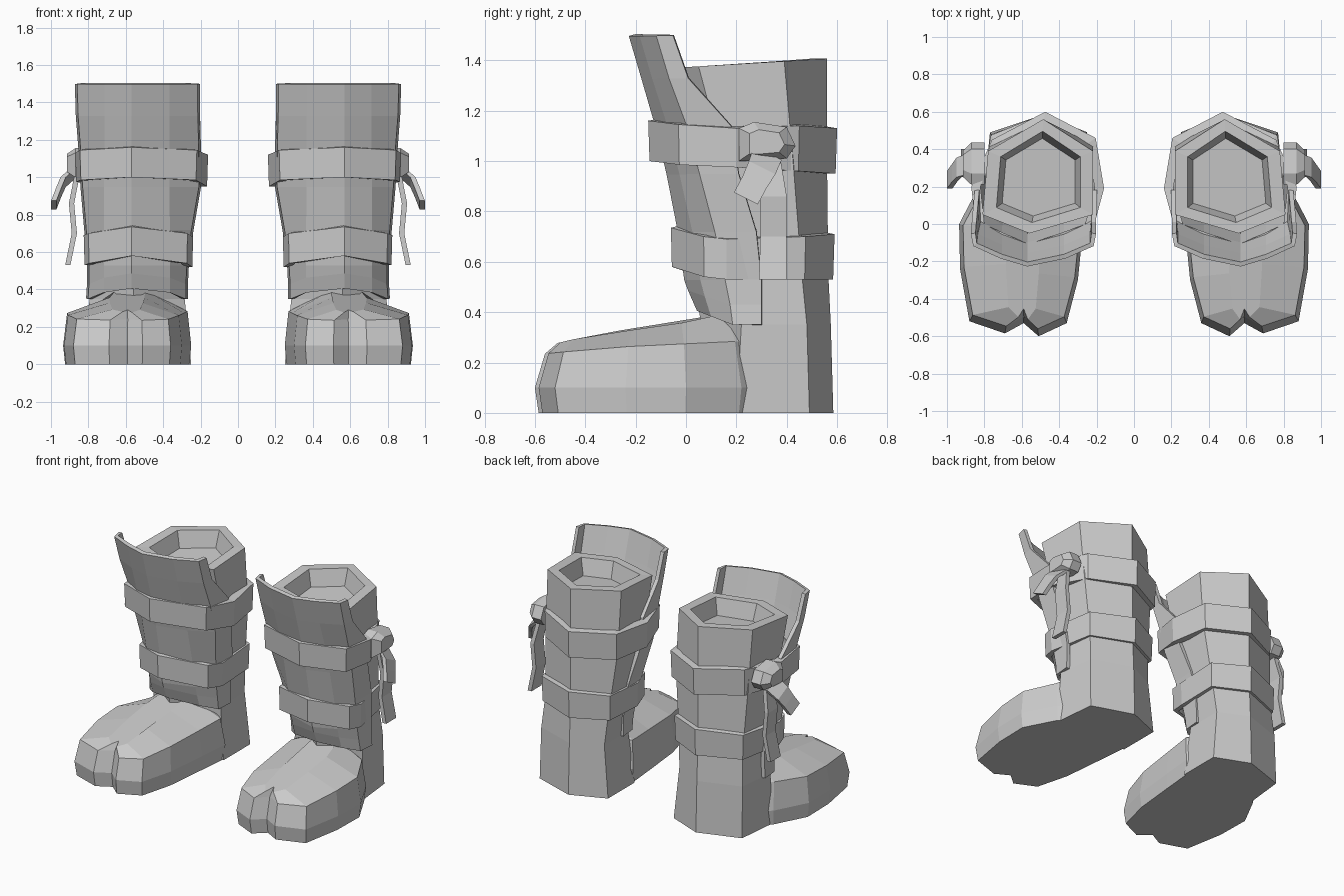
import bpy, bmesh
from mathutils import Vector

if "Cube" in bpy.data.objects:
    bpy.data.objects.remove(bpy.data.objects["Cube"])


def loft(name, rings, cyclic=True, caps=True, wrap=False, thick=0):
    """Skin a list of point rings; the mirror makes the other boot's part."""
    bm = bmesh.new()
    vs = [[bm.verts.new(p) for p in r] for r in rings]
    n = len(rings[0])
    pairs = list(zip(vs, vs[1:])) + ([(vs[-1], vs[0])] if wrap else [])
    for a, b in pairs:
        for i in range(n if cyclic else n - 1):
            j = (i + 1) % n
            bm.faces.new((a[i], a[j], b[j], b[i]))
    if caps and not wrap:
        bm.faces.new(vs[0])
        bm.faces.new(vs[-1])
    bmesh.ops.recalc_face_normals(bm, faces=bm.faces[:])
    me = bpy.data.meshes.new(name)
    bm.to_mesh(me)
    bm.free()
    ob = bpy.data.objects.new(name, me)
    bpy.context.collection.objects.link(ob)
    if thick:
        so = ob.modifiers.new("thickness", 'SOLIDIFY')
        so.thickness = thick
        so.offset = 0
    ob.modifiers.new("pair", 'MIRROR').use_mirror_merge = False
    return ob


def scaled(ring, cx, cy, sx, sy, dz=0):
    return [(cx + (p[0] - cx) * sx, cy + (p[1] - cy) * sy, p[2] + dz) for p in ring]


def interp(table, t):
    if t <= table[0][0]:
        return table[0][1]
    for (a, va), (b, vb) in zip(table, table[1:]):
        if t <= b:
            return va + (vb - va) * (t - a) / (b - a)
    return table[-1][1]


# Six-sided shaft with heel and recessed opening
def hexa(z, xi, xo, yb, ys, yf, yc):
    return [(.485, yb, z), (xo - .03, ys, z), (xo, yf, z), (.56, yc, z), (xi, yf, z), (xi, ys, z)]


shaft = [hexa(0, .25, .80, .585, .49, .20, .10),
         hexa(.35, .285, .795, .575, .48, .22, .06),
         hexa(.55, .27, .78, .565, .46, .20, .03),
         hexa(1.0, .22, .80, .56, .425, .15, 0),
         hexa(1.38, .22, .81, .56, .39, .05, -.05)]
rim = [(x, y, 1.373 + .06 * y) for x, y, z in shaft[-1]]
shaft[-1] = rim
shaft += [scaled(rim, .5, .24, .76, .8), scaled(rim, .5, .24, .66, .68, -.11)]
loft("boot_shaft", shaft)

# Foot with cleft toe: sole outline stacked upward, closed by a ridge
outline = [(.82, .22), (.935, 0), (.93, -.24), (.88, -.52), (.69, -.585), (.59, -.53),
           (.51, -.6), (.36, -.53), (.30, -.3), (.27, 0), (.25, .22), (.4, .36), (.66, .36)]
upper = [(-.56, .235), (-.3, .26), (.22, .285)]
crest = [(-.52, .275), (-.31, .325), (-.08, .335), (.06, .385), (.2, .4)]
base = [(x, y, 0) for x, y in outline]
mid = [(x, y, .1) for x, y in outline]
top = [(x, y, interp(upper, y)) for x, y, z in scaled(mid, .58, -.1, .94, .92)]
ridge = [(x, y, interp(crest, y)) for x, y, z in scaled(mid, .59, -.1, .28, .82)]
foot = loft("foot", [scaled(base, .58, -.1, .97, .97), mid, top, ridge])


# Shin guard wrapped around the front of the shaft
def guard(z, xi, xo, yc, ym, yr, zc=0):
    y2 = yc + .6 * (ym - yc)
    return [(xi, yr, z), (xi + .01, yc, z), (.37, y2, z + zc * .6), (.57, ym, z + zc),
            (.71, y2, z + zc * .6), (xo - .01, yc, z), (xo, yr, z)]


loft("shin_guard", [guard(1.5, .215, .86, -.11, -.215, -.05),
                    guard(1.33, .215, .855, -.06, -.165, .01),
                    guard(1.14, .21, .84, .01, -.11, .18),
                    guard(.95, .21, .83, .06, -.065, .21),
                    guard(.72, .25, .81, .12, -.02, .28),
                    guard(.53, .275, .795, .16, .005, .30),
                    guard(.43, .28, .795, .18, .02, .30, .06),
                    guard(.35, .28, .80, .19, .055, .30, .06)],
     cyclic=False, caps=False, thick=.025)


# Two straps around the shaft: x, y, top z, bottom z
def strap(name, pts):
    hi = [(x, y, t) for x, y, t, b in pts]
    lo = [(x, y, b) for x, y, t, b in pts]
    loft(name, [scaled(lo, .52, .2, .985, .985), hi, scaled(hi, .52, .2, .86, .88, .008),
                scaled(lo, .52, .2, .86, .88)], wrap=True)


strap("upper_strap", [(.475, .60, 1.13, .95), (.76, .45, 1.14, .96), (.87, .2, 1.13, .975),
                      (.845, -.03, 1.145, .985), (.57, -.15, 1.16, 1.0), (.22, -.03, 1.145, .985),
                      (.16, .19, 1.12, .95), (.205, .46, 1.13, .95)])
strap("lower_strap", [(.48, .59, .71, .53), (.765, .475, .70, .53), (.825, .16, .69, .53),
                      (.80, .07, .70, .54), (.57, -.06, .735, .58), (.27, .06, .70, .54),
                      (.24, .18, .68, .52), (.245, .475, .70, .53)])


# Knot on the outer side of the upper strap
knot = [(.21, 1.0), (.21, 1.13), (.27, 1.155), (.40, 1.135), (.435, 1.06), (.40, 1.01), (.29, 1.0)]
kx = [(.80, 1), (.87, 1), (.915, .62)]
loft("knot", [[(x, .32 + (y - .32) * s, 1.075 + (z - 1.075) * s) for y, z in knot] for x, s in kx])


# Two loose strap ends hanging from the knot
def tail(name, path, thick=.028):
    rings = [[Vector((x + dx, y, z)) for y, dx in ((ya, -thick / 2), (yb, -thick / 2),
              (yb, thick / 2), (ya, thick / 2))] for x, ya, yb, z in path]
    for r, (x, ya, yb, z) in zip(rings, path):
        r[1].z -= slant * (ya - yb)
        r[2].z -= slant * (ya - yb)
    loft(name, rings)


slant = 0
tail("long_tail", [(.855, .29, .37, 1.04), (.89, .295, .40, .86), (.875, .295, .40, .70),
                   (.91, .29, .40, .53)])
slant = -.5
tail("short_tail", [(.87, .27, .38, 1.06), (.935, .25, .355, 1.0), (.96, .225, .32, .94),
                    (.985, .19, .285, .875)])
